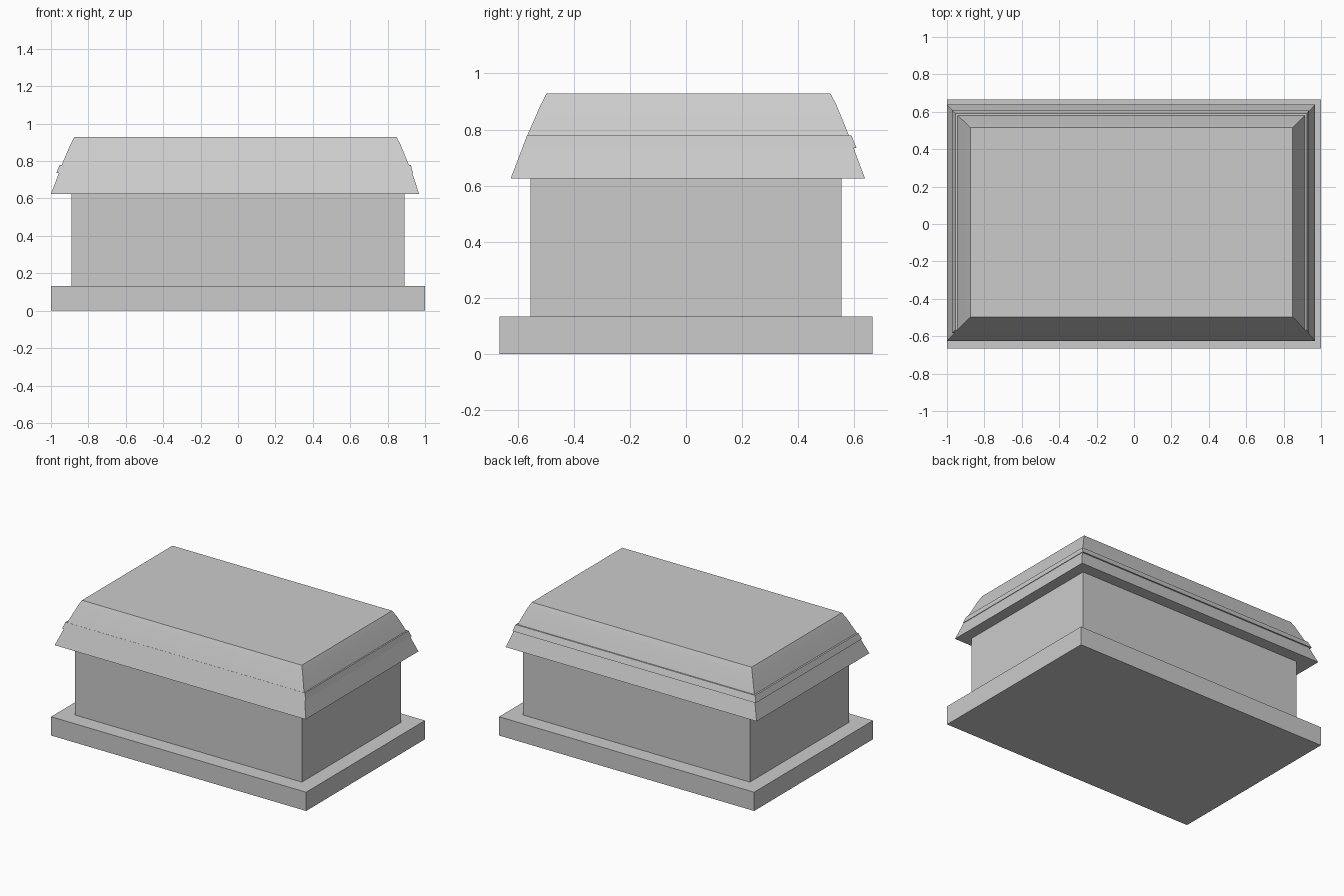
import bpy
import bmesh
import math

if "Cube" in bpy.data.objects:
    bpy.data.objects.remove(bpy.data.objects["Cube"], do_unlink=True)

GREY = (0.6, 0.6, 0.6, 1.0)
stone = bpy.data.materials.new("grey_stone")
stone.use_nodes = True
stone.diffuse_color = GREY
stone.node_tree.nodes["Principled BSDF"].inputs["Base Color"].default_value = GREY


def stacked_block(name, rings, smooth=False):
    """Closed block through rectangular rings (x0, x1, y0, y1, z)."""
    bm = bmesh.new()
    loops = [[bm.verts.new((x, y, z)) for x, y in
              ((x0, y0), (x1, y0), (x1, y1), (x0, y1))]
             for x0, x1, y0, y1, z in rings]
    for low, high in zip(loops, loops[1:]):
        for i in range(4):
            j = (i + 1) % 4
            bm.faces.new((low[i], low[j], high[j], high[i]))
    bm.faces.new(loops[0][::-1])
    bm.faces.new(loops[-1])
    mesh = bpy.data.meshes.new(name)
    bm.to_mesh(mesh)
    bm.free()
    mesh.materials.append(stone)
    obj = bpy.data.objects.new(name, mesh)
    bpy.context.collection.objects.link(obj)
    if smooth:
        bpy.ops.object.select_all(action="DESELECT")
        obj.select_set(True)
        bpy.context.view_layer.objects.active = obj
        bpy.ops.object.shade_smooth_by_angle(angle=math.radians(30))
    return obj


def box(name, half_x, half_y, z0, z1):
    return stacked_block(name, [(-half_x, half_x, -half_y, half_y, z)
                                for z in (z0, z1)])


# Plinth and chest body
box("base_slab", 1.0, 0.665, 0.0, 0.133)
box("body", 0.89, 0.555, 0.133, 0.625)

# Flared lower lid, sitting slightly off centre
stacked_block("lid_skirt", [
    (-1.0, 0.968, -0.625, 0.638, 0.625),
    (-0.958, 0.932, -0.583, 0.597, 0.735)])

# Narrow moulding, flush at the front
stacked_block("lid_moulding", [
    (-0.972, 0.936, -0.583, 0.607, 0.735),
    (-0.955, 0.924, -0.567, 0.59, 0.778)])

# Softly rounded upper lid
stacked_block("lid_top", [
    (-0.943, 0.914, -0.566, 0.581, 0.778),
    (-0.896, 0.869, -0.518, 0.536, 0.888),
    (-0.875, 0.848, -0.497, 0.515, 0.928)], smooth=True)
